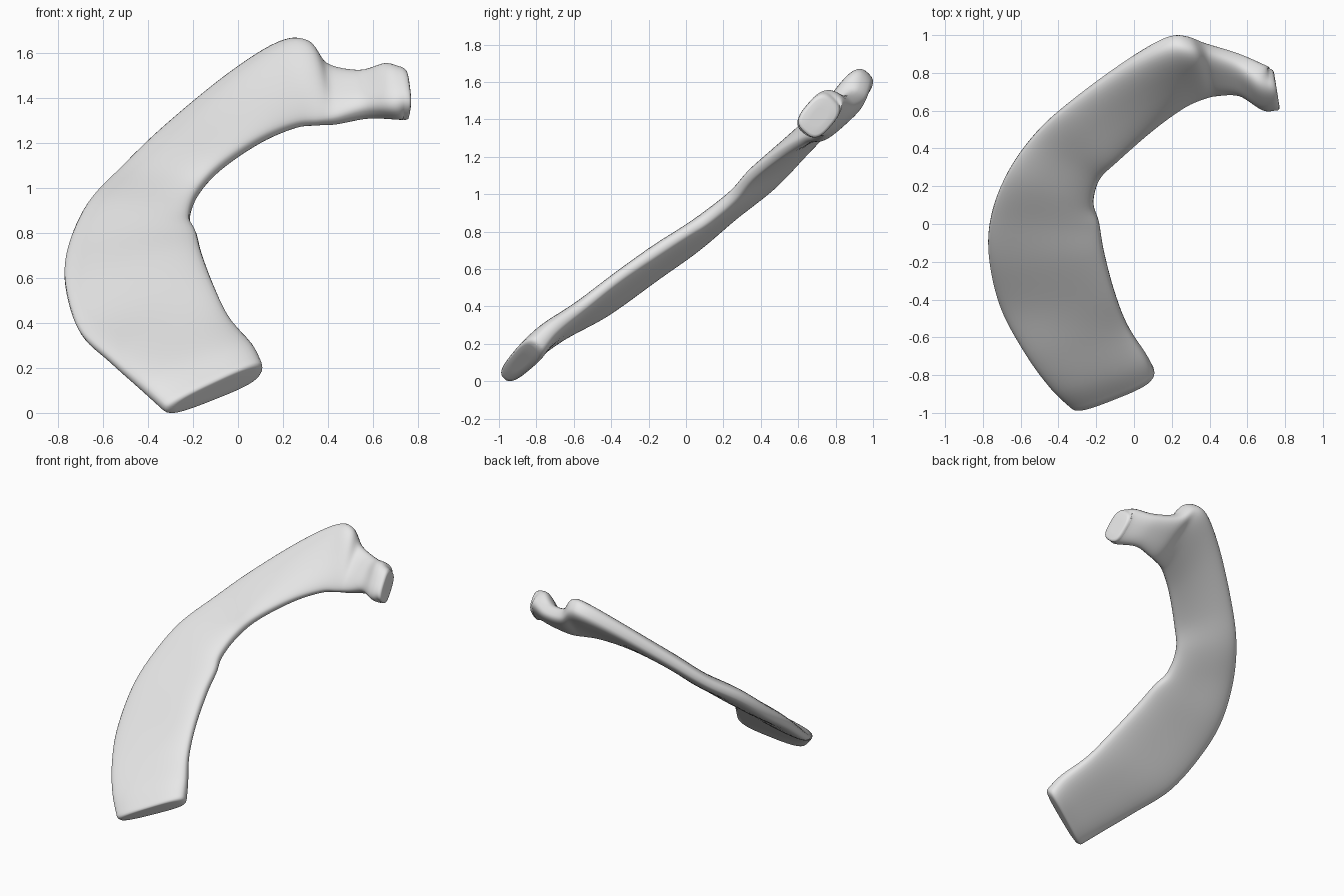
import bpy
import bmesh
import math
from mathutils import Vector

cube = bpy.data.objects.get("Cube")
if cube:
    bpy.data.objects.remove(cube, do_unlink=True)

# Bone material
bone = bpy.data.materials.new("pale grey bone")
bone.use_nodes = True
colour = (0.8, 0.8, 0.8, 1)
bone.diffuse_color = colour
bone.node_tree.nodes["Principled BSDF"].inputs["Base Color"].default_value = colour

# Stations along the rib: outer edge, inner edge, half thickness at each edge
STATIONS = [
    (-.335, -.965, .045, .105, -.775, .235, .06, .085),  # cut lower end
    (-.44, -.865, .14, .065, -.70, .315, .06, .075),
    (-.57, -.69, .255, -.035, -.54, .435, .055, .06),
    (-.705, -.44, .385, -.105, -.36, .58, .052, .06),
    (-.768, -.17, .585, -.16, -.15, .725, .058, .065),
    (-.755, .05, .75, -.185, 0, .82, .065, .06),     # bend of the blade
    (-.67, .27, .94, -.215, .11, .89, .065, .06),
    (-.52, .48, 1.10, -.18, .24, 1.0, .06, .058),
    (-.33, .65, 1.28, -.08, .34, 1.115, .065, .055),
    (-.05, .85, 1.51, .10, .50, 1.235, .078, .055),
    (.17, .965, 1.65, .26, .62, 1.30, .095, .055),   # tubercle
    (.295, .965, 1.66, .36, .67, 1.31, .10, .055),
    (.39, .935, 1.56, .44, .69, 1.32, .075, .06),
    (.55, .88, 1.53, .57, .695, 1.35, .07, .07),     # neck
    (.67, .81, 1.56, .70, .635, 1.345, .09, .09),    # head
    (.715, .79, 1.535, .74, .635, 1.355, .095, .095),
]
STEPS = 6
SIDES = 40


def spline(a, b, c, d, t):
    """Catmull-Rom blend of four values."""
    return b + 0.5 * t * (c - a + t * (2 * a - 5 * b + 4 * c - d + t * (3 * (b - c) + d - a)))


def sample(i, t):
    last = len(STATIONS) - 1
    keys = [STATIONS[min(max(i + k, 0), last)] for k in (-1, 0, 1, 2)]
    v = [spline(*values, t) for values in zip(*keys)]
    return Vector(v[:3]), Vector(v[3:6]), v[6], v[7]


def round_power(value, power):
    return math.copysign(abs(value) ** power, value)


def add_ring(bm, centre, half, normal, outer_thick, inner_thick, size=1):
    """One rounded cross-section, slightly hollowed between its two edges."""
    ring = []
    for k in range(SIDES):
        angle = 2 * math.pi * k / SIDES
        across = round_power(math.cos(angle), 0.82)
        up = round_power(math.sin(angle), 0.7)
        thick = inner_thick + (outer_thick - inner_thick) * (1 + across) / 2
        thick *= 1 - 0.1 * (1 - across * across)
        ring.append(bm.verts.new(centre + (half * across + normal * thick * up) * size))
    return ring


# Sample the edges and find centre, width and thickness directions
samples = [sample(i, s / STEPS) for i in range(len(STATIONS) - 1) for s in range(STEPS)]
samples.append(sample(len(STATIONS) - 2, 1))
centres = [(s[0] + s[1]) / 2 for s in samples]
frames = []
for n, (outer, inner, outer_thick, inner_thick) in enumerate(samples):
    ahead = centres[min(n + 4, len(centres) - 1)]
    behind = centres[max(n - 4, 0)]
    tangent = (ahead - behind).normalized()
    half = (outer - inner) / 2
    normal = tangent.cross(half).normalized()
    if normal.z < 0:
        normal.negate()
    frames.append((centres[n], half, normal, outer_thick, inner_thick, tangent))

# Loft the rib, with softened rims at both ends
bm = bmesh.new()


def end_rings(frame, direction):
    centre, half, normal, outer_thick, inner_thick, tangent = frame
    return [add_ring(bm, centre + tangent * direction * push, half, normal,
                     outer_thick, inner_thick, size)
            for push, size in ((0.015, 0.98), (0.026, 0.92), (0.03, 0.8), (0.03, 0.4))]


rings = end_rings(frames[0], -1)[::-1]
rings += [add_ring(bm, *frame[:5]) for frame in frames]
rings += end_rings(frames[-1], 1)
for a, b in zip(rings, rings[1:]):
    for k in range(SIDES):
        j = (k + 1) % SIDES
        bm.faces.new((a[k], a[j], b[j], b[k]))
bm.faces.new(rings[0])
bm.faces.new(rings[-1])
bmesh.ops.recalc_face_normals(bm, faces=bm.faces[:])

# Stand the rib on the floor
floor = min(v.co.z for v in bm.verts)
bmesh.ops.translate(bm, verts=bm.verts[:], vec=(0, 0, -floor))

mesh = bpy.data.meshes.new("rib_bone")
bm.to_mesh(mesh)
bm.free()
mesh.materials.append(bone)
rib = bpy.data.objects.new("rib_bone", mesh)
bpy.context.collection.objects.link(rib)
bpy.context.view_layer.objects.active = rib
rib.select_set(True)
bpy.ops.object.shade_smooth_by_angle(angle=math.radians(60))
